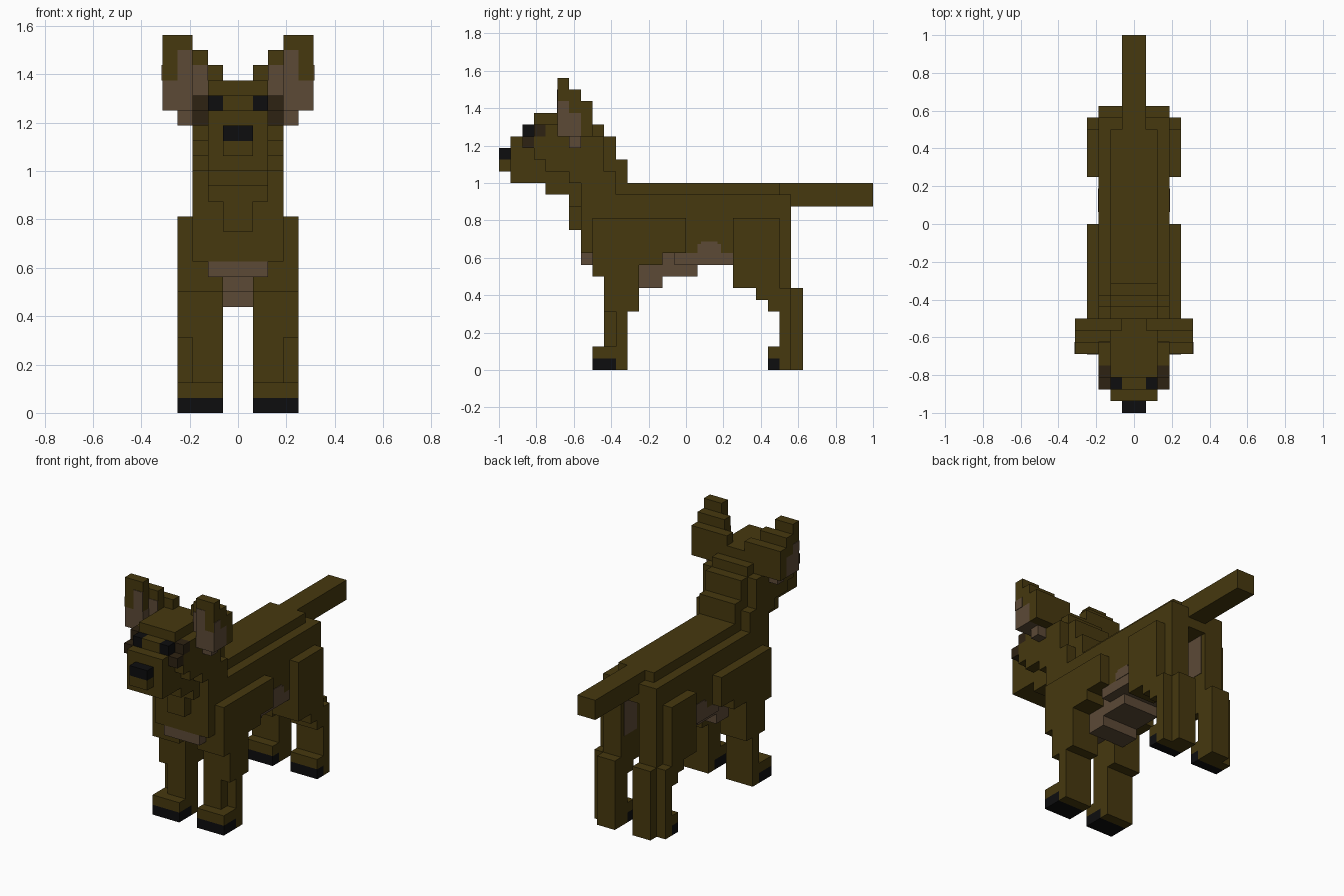
import bpy
import bmesh
from mathutils import Vector

UNIT = 1 / 16  # edge length of one block

default_cube = bpy.data.objects.get("Cube")
if default_cube:
    bpy.data.objects.remove(default_cube, do_unlink=True)


def make_material(name, red, green, blue):
    material = bpy.data.materials.new(name)
    material.use_nodes = True
    colour = (red, green, blue, 1)
    material.diffuse_color = colour
    shader = material.node_tree.nodes["Principled BSDF"]
    shader.inputs["Base Color"].default_value = colour
    shader.inputs["Roughness"].default_value = 0.9
    return material


brown = make_material("brown fur", 0.061, 0.04, 0.0045)
tan = make_material("tan skin", 0.107, 0.068, 0.037)
shadow = make_material("dark brown fur", 0.027, 0.016, 0.006)
black = make_material("black", 0.004, 0.004, 0.0045)


def box(x, y, z):
    """Block between two limits per axis; a single x number means centred."""
    x = x if isinstance(x, tuple) else (-x, x)
    return x, y, z


def part(name, material, *boxes, paired=False):
    """One object built from blocks, mirrored across x when paired."""
    bm = bmesh.new()
    for limits in boxes:
        low, high = (Vector(side) * UNIT for side in zip(*limits))
        cube = bmesh.ops.create_cube(bm, size=1)
        bmesh.ops.scale(bm, vec=high - low, verts=cube["verts"])
        bmesh.ops.translate(bm, vec=(low + high) / 2, verts=cube["verts"])
    mesh = bpy.data.meshes.new(name)
    bm.to_mesh(mesh)
    bm.free()
    mesh.materials.append(material)
    obj = bpy.data.objects.new(name, mesh)
    bpy.context.collection.objects.link(obj)
    if paired:
        mirror = obj.modifiers.new("Mirror", "MIRROR")
        mirror.use_axis[0] = True
        mirror.use_mirror_merge = False
    return obj


# Torso, chest and tail
part("torso", brown,
     box(x=3, y=(-8, 6), z=(10, 15)),
     box(x=3, y=(6, 8), z=(13, 15)),
     box(x=2, y=(-8, 8), z=(15, 16)))
part("chest", brown,
     box(x=3, y=(-9, -8), z=(10, 15)),
     box(x=1, y=(-10, -9), z=(12, 14)),
     box(x=2, y=(-10, -9), z=(14, 16)))
part("chest_patch", tan, box(x=2, y=(-9, -8), z=(9, 10)))
part("belly", tan,
     box(x=2, y=(-8, 4), z=(9, 10)),
     box(x=2, y=(-7, 1), z=(8, 9)),
     box(x=2, y=(-4, -2), z=(7, 8)))
part("flank_patches", tan,
     box(x=(3, 3.05), y=(1, 3), z=(10, 10.8)),
     box(x=(3, 3.05), y=(1.3, 2.7), z=(10.8, 11)),
     box(x=(2, 3), y=(-1, 4), z=(9, 10)), paired=True)
part("tail", brown, box(x=1, y=(8, 16), z=(14, 16)))

# Neck and back of the head
part("neck", brown,
     box(x=2, y=(-12, -9), z=(15, 17)),
     box(x=3, y=(-9, -6), z=(14, 17)),
     box(x=2, y=(-7, -5), z=(15, 18)),
     box(x=2, y=(-7, -6), z=(17, 20)))
part("head_back", brown,
     box(x=3, y=(-8, -7), z=(16, 20)),
     box(x=2, y=(-8, -7), z=(20, 21)))

# Head and muzzle
part("head", brown,
     box(x=3, y=(-10, -8), z=(16, 21)),
     box(x=3, y=(-12, -10), z=(17, 21)),
     box(x=3, y=(-13, -12), z=(18, 20)),
     box(x=2, y=(-13, -12), z=(20, 21)),
     box(x=2, y=(-13, -8), z=(21, 22)),
     box(x=1, y=(-14, -13), z=(20, 21)))
part("muzzle", brown,
     box(x=2, y=(-15, -12), z=(16, 20)),
     box(x=1, y=(-16, -15), z=(17, 18)))
part("nose", black, box(x=1, y=(-16, -15), z=(18, 19)))
part("eyes", black, box(x=(1, 2), y=(-14, -13), z=(20, 21)), paired=True)
part("eye_markings", shadow,
     box(x=(2, 3), y=(-14, -13), z=(19, 20)),
     box(x=(2, 3), y=(-13, -12), z=(20, 21)), paired=True)

# Ears, stepping back towards the middle of the head
part("ears", brown,
     box(x=(3, 5), y=(-11, -10), z=(22, 25)),
     box(x=(2, 5), y=(-10, -9), z=(22, 24)),
     box(x=(1, 5), y=(-9, -8), z=(20, 23)), paired=True)
part("inner_ears", tan,
     box(x=(3, 5), y=(-11, -10), z=(20, 22)),
     box(x=(2, 5), y=(-10, -9), z=(20, 22)),
     box(x=(3, 4), y=(-10, -9), z=(19, 20)),
     box(x=(3, 4), y=(-11.05, -11), z=(22, 24)),
     box(x=(2, 3), y=(-10.05, -10), z=(22, 23)),
     box(x=(5, 5.05), y=(-11, -10), z=(22, 23)), paired=True)

# Front legs
part("shoulders", brown,
     box(x=(2, 4), y=(-8, 0), z=(10, 13)),
     box(x=(2, 4), y=(-8, -2), z=(9, 10)),
     box(x=(1, 4), y=(-8, -4), z=(8, 9)), paired=True)
part("front_legs", brown,
     box(x=(1, 4), y=(-7, -4), z=(5, 8)),
     box(x=(1, 3), y=(-7, -5), z=(1, 5)),
     box(x=(3, 4), y=(-6, -5), z=(1, 5)), paired=True)
part("front_feet", brown,
     box(x=(1, 4), y=(-8, -5), z=(1, 2)),
     box(x=(1, 4), y=(-6, -5), z=(0, 1)), paired=True)
part("front_toes", black, box(x=(1, 4), y=(-8, -6), z=(0, 1)), paired=True)

# Hind legs
part("thighs", brown,
     box(x=(1, 4), y=(4, 8), z=(7, 13)),
     box(x=(1, 4), y=(6, 8), z=(6, 7)),
     box(x=(1, 4), y=(7, 8), z=(5, 6)),
     box(x=(1, 3), y=(8, 9), z=(7, 15)), paired=True)
part("rump", brown, box(x=2, y=(8, 9), z=(13, 15)))
part("thigh_patches", tan,
     box(x=(0.95, 1), y=(6.5, 8.5), z=(9, 13)), paired=True)
part("hind_legs", brown,
     box(x=(1, 3), y=(8, 10), z=(0, 7)),
     box(x=(3, 4), y=(8, 9), z=(0, 7)),
     box(x=(1, 4), y=(7, 8), z=(1, 2)), paired=True)
part("hind_toes", black, box(x=(1, 4), y=(7, 8), z=(0, 1)), paired=True)
